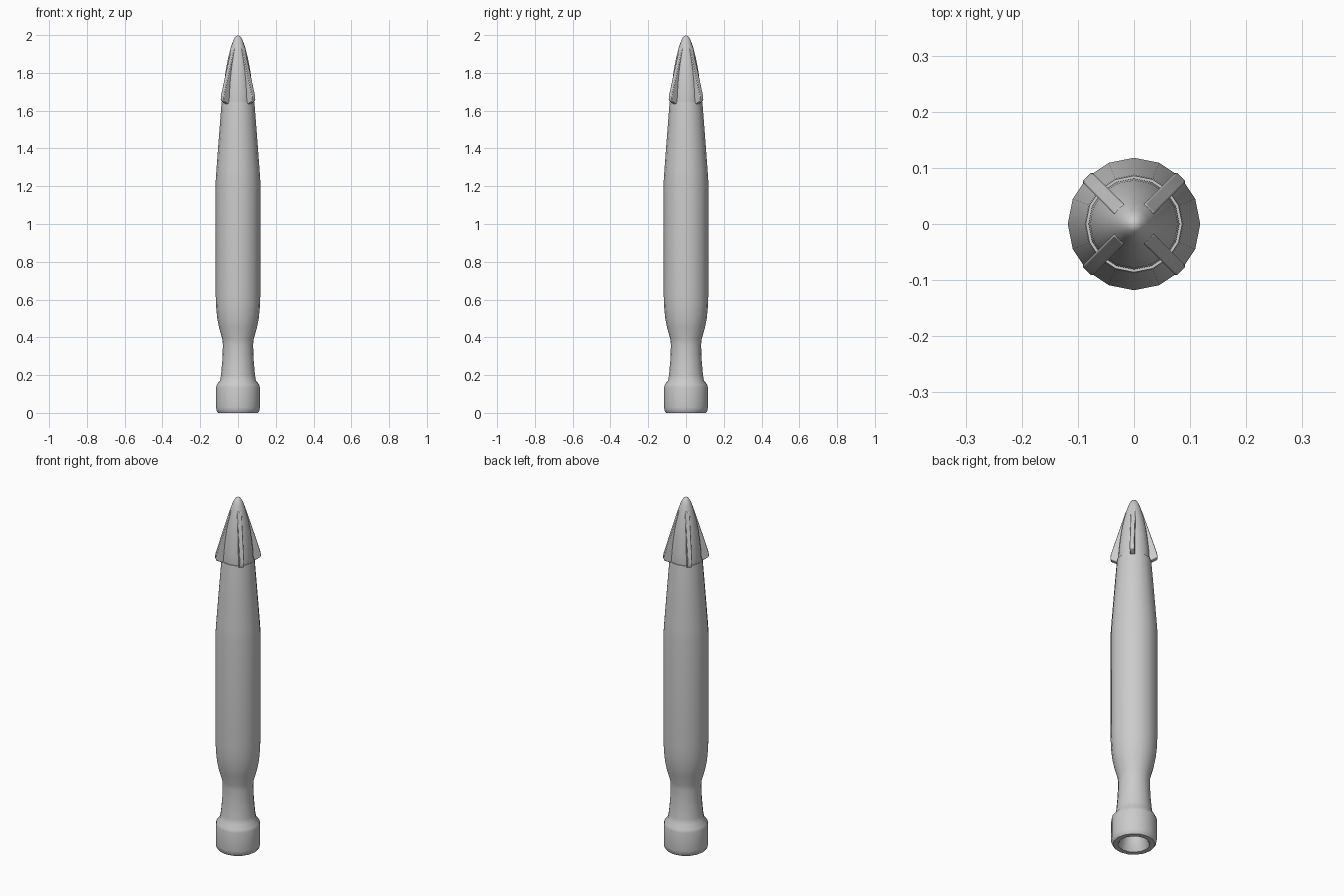
import bpy, bmesh
from math import pi, cos, sin, radians

if "Cube" in bpy.data.objects:
    bpy.data.objects.remove(bpy.data.objects["Cube"])

SIDES = 16

def finish(name, bm, angle=35):
    bmesh.ops.remove_doubles(bm, verts=bm.verts, dist=0.0001)
    bmesh.ops.recalc_face_normals(bm, faces=bm.faces)
    me = bpy.data.meshes.new(name)
    bm.to_mesh(me)
    bm.free()
    ob = bpy.data.objects.new(name, me)
    bpy.context.collection.objects.link(ob)
    bpy.ops.object.select_all(action='DESELECT')
    ob.select_set(True)
    bpy.context.view_layer.objects.active = ob
    bpy.ops.object.shade_smooth_by_angle(angle=radians(angle))
    return ob

def lathe(name, profile, sides=SIDES):
    bm = bmesh.new()
    rings = [[bm.verts.new((r * cos(2 * pi * i / sides), r * sin(2 * pi * i / sides), z))
              for i in range(sides)] for r, z in profile]
    for a, b in zip(rings, rings[1:]):
        for i in range(sides):
            j = (i + 1) % sides
            bm.faces.new((a[i], a[j], b[j], b[i]))
    return finish(name, bm)

# Body: nozzle recess, tail collar, waist, barrel and tapered shoulder
lathe("body", [
    (0, 0.13), (0.045, 0.13), (0.06, 0.06), (0.075, 0.006), (0.08, 0),
    (0.106, 0), (0.114, 0.012), (0.116, 0.03), (0.116, 0.135), (0.112, 0.15),
    (0.095, 0.172), (0.09, 0.2), (0.083, 0.28), (0.08, 0.36), (0.083, 0.39),
    (0.1, 0.45), (0.11, 0.5), (0.116, 0.56), (0.118, 0.62), (0.118, 1.23),
    (0.114, 1.29), (0.102, 1.45), (0.088, 1.63), (0.086, 1.645), (0, 1.645)])

# Nose cone with rounded tip
lathe("nose_cone", [
    (0, 1.63), (0.08, 1.63), (0.081, 1.65), (0.078, 1.7), (0.072, 1.76), (0.064, 1.82),
    (0.052, 1.88), (0.038, 1.935), (0.026, 1.97), (0.014, 1.992), (0, 2.0)])

# Four diagonal nose fins
outline = [(0.01, 1.635), (0.085, 1.635), (0.116, 1.65), (0.119, 1.66),
           (0.117, 1.68), (0.088, 1.775), (0.06, 1.865), (0.04, 1.93), (0.01, 1.93)]
for k in range(4):
    a = pi / 4 + k * pi / 2
    bm = bmesh.new()
    sides = []
    for t in (-0.012, 0.012):
        sides.append([bm.verts.new((r * cos(a) - t * sin(a), r * sin(a) + t * cos(a), z))
                      for r, z in outline])
    bm.faces.new(sides[0])
    bm.faces.new(sides[1])
    n = len(outline)
    for i in range(n):
        j = (i + 1) % n
        bm.faces.new((sides[0][i], sides[0][j], sides[1][j], sides[1][i]))
    fin = finish(f"nose_fin_{k + 1}", bm)
    bev = fin.modifiers.new("soft_edges", 'BEVEL')
    bev.width = 0.003
    bev.segments = 2
